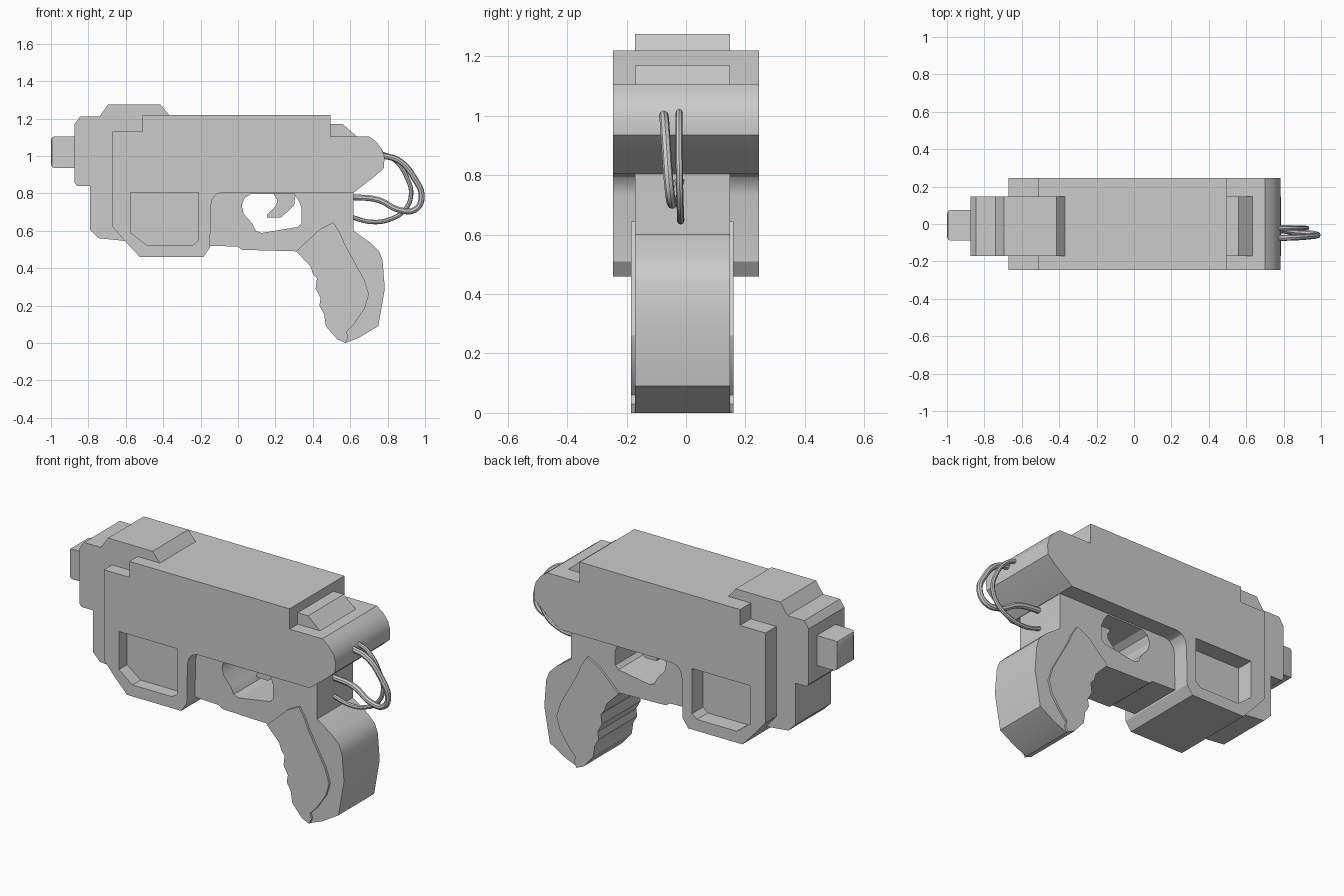
import bpy, bmesh, math

if "Cube" in bpy.data.objects:
    bpy.data.objects.remove(bpy.data.objects["Cube"])


def finish(obj, name):
    """Turn a curve into a clean mesh with sharp edges kept."""
    bpy.ops.object.select_all(action='DESELECT')
    obj.select_set(True)
    bpy.context.view_layer.objects.active = obj
    if obj.type != 'MESH':
        bpy.ops.object.convert(target='MESH')
    obj = bpy.context.view_layer.objects.active
    obj.name = name
    bm = bmesh.new()
    bm.from_mesh(obj.data)
    bmesh.ops.remove_doubles(bm, verts=bm.verts, dist=0.0005)
    bmesh.ops.recalc_face_normals(bm, faces=bm.faces)
    bm.to_mesh(obj.data)
    bm.free()
    bpy.ops.object.shade_smooth_by_angle(angle=math.radians(30))
    return obj


def plate(name, loops, y0, y1):
    """Extrude an x-z outline (further loops are holes) from y0 to y1."""
    cu = bpy.data.curves.new(name, 'CURVE')
    cu.dimensions = '2D'
    cu.fill_mode = 'BOTH'
    cu.extrude = (y1 - y0) / 2
    for pts in loops:
        sp = cu.splines.new('POLY')
        sp.points.add(len(pts) - 1)
        for p, (x, z) in zip(sp.points, pts):
            p.co = (x, z, 0, 1)
        sp.use_cyclic_u = True
    ob = bpy.data.objects.new(name, cu)
    bpy.context.collection.objects.link(ob)
    ob.rotation_euler = (math.pi / 2, 0, 0)
    ob.location.y = (y0 + y1) / 2
    return finish(ob, name)


def wire(name, pts, radius):
    cu = bpy.data.curves.new(name, 'CURVE')
    cu.dimensions = '3D'
    cu.bevel_depth = radius
    cu.bevel_resolution = 2
    cu.resolution_u = 6
    cu.use_fill_caps = True
    sp = cu.splines.new('BEZIER')
    sp.bezier_points.add(len(pts) - 1)
    for b, p in zip(sp.bezier_points, pts):
        b.co = p
        b.handle_left_type = b.handle_right_type = 'AUTO'
    ob = bpy.data.objects.new(name, cu)
    bpy.context.collection.objects.link(ob)
    return finish(ob, name)


# Wide outer shell with the side pocket as a hole
shell = [(-.67, 1.13), (-.51, 1.13), (-.51, 1.22), (.495, 1.22), (.495, 1.105),
         (.70, 1.105), (.74, 1.075), (.77, 1.035), (.783, .99), (.78, .935),
         (.73, .89), (.62, .805), (-.085, .805), (-.115, .795), (-.137, .77),
         (-.145, .735), (-.15, .51), (-.185, .46), (-.525, .46), (-.605, .545), (-.67, .62)]
pocket = [(-.575, .805), (-.21, .805), (-.21, .55), (-.24, .525), (-.49, .525), (-.575, .59)]
plate("outer_shell", [shell, pocket], -.245, .245)

# Narrow inner frame: nose, top ridge, trigger guard and grip in one outline
grip_front = [(.575, .0), (.53, .02), (.47, .09), (.46, .155), (.435, .2), (.442, .24),
              (.415, .29), (.422, .345), (.40, .37), (.388, .41), (.31, .49)]
frame = [(-.79, .84), (-.86, .84), (-.873, .855), (-.873, 1.17), (-.845, 1.21), (-.74, 1.21),
         (-.695, 1.275), (-.415, 1.275), (-.365, 1.215), (.48, 1.2), (.48, 1.17),
         (.56, 1.17), (.64, 1.1), (.617, .8), (.617, .6), (.71, .535), (.755, .49),
         (.773, .44), (.785, .29), (.75, .09), (.65, .03)] + grip_front + [
         (.02, .498), (0, .515), (-.16, .52), (-.195, .47), (-.52, .47), (-.6, .545),
         (-.745, .56), (-.79, .605)]
guard_hole = [(.02, .735), (.035, .775), (.07, .797), (.30, .797), (.325, .76), (.34, .72),
              (.34, .64), (.32, .62), (.125, .588), (.095, .6), (.075, .64), (.03, .69)]
plate("frame_and_grip", [frame, guard_hole], -.172, .148)

# Raised grip panels, one slab showing on both sides
panel = grip_front + [(.44, .61), (.51, .645), (.545, .59), (.57, .53), (.625, .43),
                      (.675, .34), (.70, .26), (.68, .19), (.62, .1), (.58, .06), (.59, .03)]
plate("grip_panels", [panel], -.185, .16)

# Trigger
plate("trigger", [[(.18, .81), (.21, .765), (.205, .735), (.155, .685), (.155, .672),
                   (.23, .67), (.30, .735), (.31, .81)]], -.06, .04)

# Muzzle block with softened front edges
bm = bmesh.new()
bmesh.ops.create_cube(bm, size=1)
for v in bm.verts:
    v.co = (-.92 + v.co.x * .16, -.007 + v.co.y * .165, 1.02 + v.co.z * .17)
front = [e for e in bm.edges if all(v.co.x < -.99 for v in e.verts)]
bmesh.ops.bevel(bm, geom=front, offset=.02, segments=2, profile=.5, affect='EDGES')
me = bpy.data.meshes.new("muzzle")
bm.to_mesh(me)
bm.free()
muzzle = bpy.data.objects.new("muzzle", me)
bpy.context.collection.objects.link(muzzle)
finish(muzzle, "muzzle")

# Two loose wires looping from the rear cap to the frame
wire("wire_outer", [(.76, -.075, 1.005), (.86, -.072, .975), (.94, -.066, .885),
                    (.982, -.058, .775), (.945, -.05, .712), (.86, -.043, .712),
                    (.75, -.03, .765), (.60, -.02, .78)], .016)
wire("wire_inner", [(.76, -.023, 1.015), (.83, -.023, .985), (.905, -.023, .88),
                    (.925, -.022, .79), (.89, -.02, .71), (.81, -.018, .66),
                    (.715, -.018, .647), (.60, -.018, .675)], .012)
